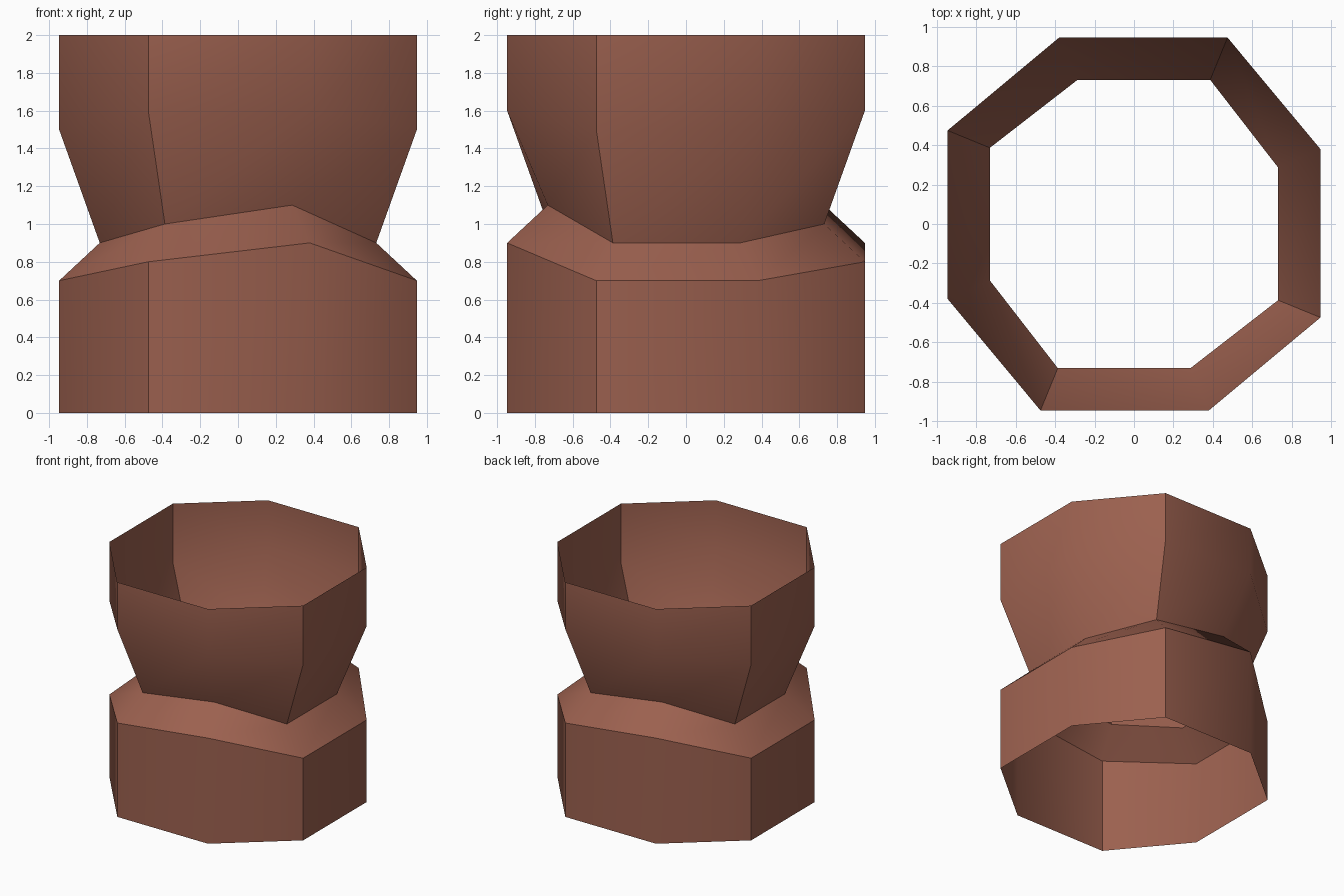
import bpy, math

if "Cube" in bpy.data.objects:
    bpy.data.objects.remove(bpy.data.objects["Cube"])

clay = bpy.data.materials.new("terracotta_brown")
clay.diffuse_color = (0.33, 0.118, 0.078, 1)
clay.use_nodes = True
clay.node_tree.nodes["Principled BSDF"].inputs["Base Color"].default_value = clay.diffuse_color


def ring(a, b, r, heights):
    """Skewed octagon: two corners per side, turned four times; heights repeat twice."""
    pts = []
    for k in range(4):
        for i, x in enumerate((a, b)):
            y = -r
            for _ in range(k):
                x, y = -y, x
            pts.append((x, y, heights[(2 * k + i) % 4]))
    return pts


# Open tube: foot, shoulder, waist, flare, rim
outer = (-0.475, 0.38, 0.947)
waist = (-0.387, 0.287, 0.732)
rings = [
    ring(*outer, (0, 0, 0, 0)),
    ring(*outer, (0.8, 0.9, 0.7, 0.7)),
    ring(*waist, (1.0, 1.1, 0.9, 0.9)),
    ring(*outer, (1.6, 1.6, 1.5, 1.5)),
    ring(*outer, (2, 2, 2, 2)),
]
verts = [p for r in rings for p in r]
faces = [(8 * j + i, 8 * j + (i + 1) % 8, 8 * j + 8 + (i + 1) % 8, 8 * j + 8 + i)
         for j in range(len(rings) - 1) for i in range(8)]

mesh = bpy.data.meshes.new("waisted_tube")
mesh.from_pydata(verts, [], faces)
mesh.materials.append(clay)
mesh.update()
tube = bpy.data.objects.new("waisted_tube", mesh)
bpy.context.collection.objects.link(tube)

# Soft shading over the shallow corners, sharp elsewhere
bpy.context.view_layer.objects.active = tube
tube.select_set(True)
bpy.ops.object.shade_smooth_by_angle(angle=math.radians(44))
